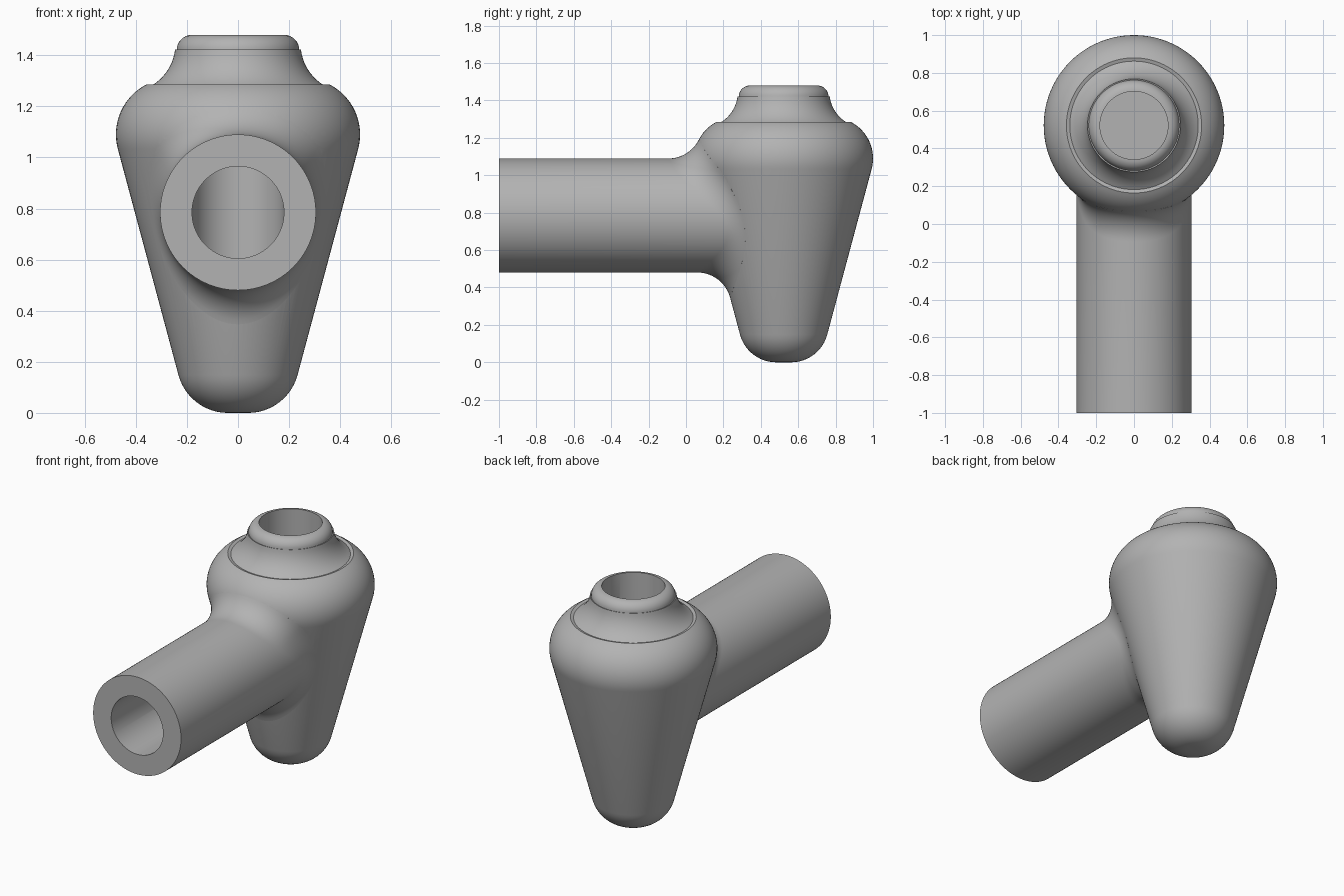
import bpy, bmesh
from math import sin, cos, asin, sqrt, pi, radians
from mathutils import Vector

cube = bpy.data.objects.get("Cube")
if cube:
    bpy.data.objects.remove(cube, do_unlink=True)

BODY_Y = 0.522                    # body axis
PIPE_R, PIPE_Z = 0.305, 0.785     # side pipe
BORE_R = 0.18
FILLET = 0.18                     # blend between pipe and body
SHOULDER_R, SHOULDER_Z, SHOULDER = 0.258, 1.09, 0.22
TAPER = radians(-15)              # tilt of the cone's normal
SEG = 96

grey = bpy.data.materials.new("grey")
grey.use_nodes = True
grey.diffuse_color = (0.45, 0.45, 0.45, 1)
grey.node_tree.nodes["Principled BSDF"].inputs["Base Color"].default_value = grey.diffuse_color


def arc(r, z, radius, a0, a1, n):
    """Profile points on a circle, angles in degrees."""
    angles = [radians(a0 + (a1 - a0) * i / n) for i in range(n + 1)]
    return [(r + radius * cos(a), z + radius * sin(a)) for a in angles]


def tube_mesh(name, rings):
    """Closed solid skinned through rings of equal length, capped at both ends."""
    bm = bmesh.new()
    loops = [[bm.verts.new(p) for p in ring] for ring in rings]
    for a, b in zip(loops, loops[1:]):
        for i in range(len(a)):
            j = (i + 1) % len(a)
            bm.faces.new((a[i], a[j], b[j], b[i]))
    bm.faces.new(loops[0])
    bm.faces.new(loops[-1])
    bmesh.ops.recalc_face_normals(bm, faces=bm.faces)
    mesh = bpy.data.meshes.new(name)
    bm.to_mesh(mesh)
    bm.free()
    mesh.materials.append(grey)
    obj = bpy.data.objects.new(name, mesh)
    bpy.context.collection.objects.link(obj)
    return obj


def turned(name, profile):
    """Solid of revolution about the body axis."""
    return tube_mesh(name, [[(r * cos(2 * pi * i / SEG), BODY_Y + r * sin(2 * pi * i / SEG), z)
                             for i in range(SEG)] for r, z in profile])


def rod(name, r, y0, y1):
    """Cylinder along the pipe axis."""
    return tube_mesh(name, [[(r * cos(2 * pi * i / SEG), y, PIPE_Z + r * sin(2 * pi * i / SEG))
                             for i in range(SEG)] for y in (y0, y1)])


def flared_column(t):
    """Points along the pipe at angle t, rolling a fillet onto the body."""
    out = Vector((cos(t), 0, sin(t)))
    centre = out * (PIPE_R + FILLET) + Vector((0, 0, PIPE_Z))
    reach = SHOULDER + FILLET
    phi = asin(max((centre.z - SHOULDER_Z) / reach, sin(TAPER)))
    # Below the shoulder the body continues as a cone
    drop = centre.z - SHOULDER_Z - reach * sin(phi)
    rho = SHOULDER_R + reach * cos(phi) - drop * sin(TAPER) / cos(TAPER)
    centre.y = BODY_Y - sqrt(rho ** 2 - centre.x ** 2)
    flat = Vector((centre.x, centre.y - BODY_Y, 0)).normalized()
    normal = flat * cos(phi) + Vector((0, 0, sin(phi)))
    start = out * PIPE_R + Vector((0, centre.y, PIPE_Z))
    points = [Vector((start.x, -1, start.z)), start]
    gap = out.angle(normal)
    for k in range(1, 13):
        f = k / 12
        d = (out * sin((1 - f) * gap) + normal * sin(f * gap)) / sin(gap)
        points.append(centre - d * FILLET)
    points.append(points[-1] - normal * 0.01)
    points.append(Vector((0, BODY_Y - 0.25, PIPE_Z)) + out * 0.22)
    return points


def boolean(obj, other, operation):
    mod = obj.modifiers.new(operation.lower(), 'BOOLEAN')
    mod.operation, mod.object, mod.solver = operation, other, 'EXACT'
    bpy.context.view_layer.objects.active = obj
    bpy.ops.object.modifier_apply(modifier=mod.name)
    bpy.data.objects.remove(other, do_unlink=True)


# Body: rounded foot, cone, shoulder, neck and rim
profile = (arc(0.04, 0.2, 0.2, -90, -15, 12)
           + arc(SHOULDER_R, SHOULDER_Z, SHOULDER, -15, 63, 16)
           + arc(0.435, 1.445, 0.19, 240, 187, 10)
           + arc(0.18, 1.42, 0.06, 0, 90, 8))
body = turned("valve_body", profile)

# Side pipe with its flare into the body
columns = [flared_column(2 * pi * i / SEG) for i in range(SEG)]
pipe = tube_mesh("side_pipe", list(zip(*columns)))
boolean(body, pipe, 'UNION')

# Bores meeting inside the body
boolean(body, turned("top_bore", [(BORE_R, 0.4), (BORE_R, 1.6)]), 'DIFFERENCE')
boolean(body, rod("pipe_bore", BORE_R, -1.1, BODY_Y), 'DIFFERENCE')

bpy.ops.object.select_all(action='DESELECT')
body.select_set(True)
bpy.context.view_layer.objects.active = body
bpy.ops.object.shade_smooth_by_angle(angle=radians(35))
